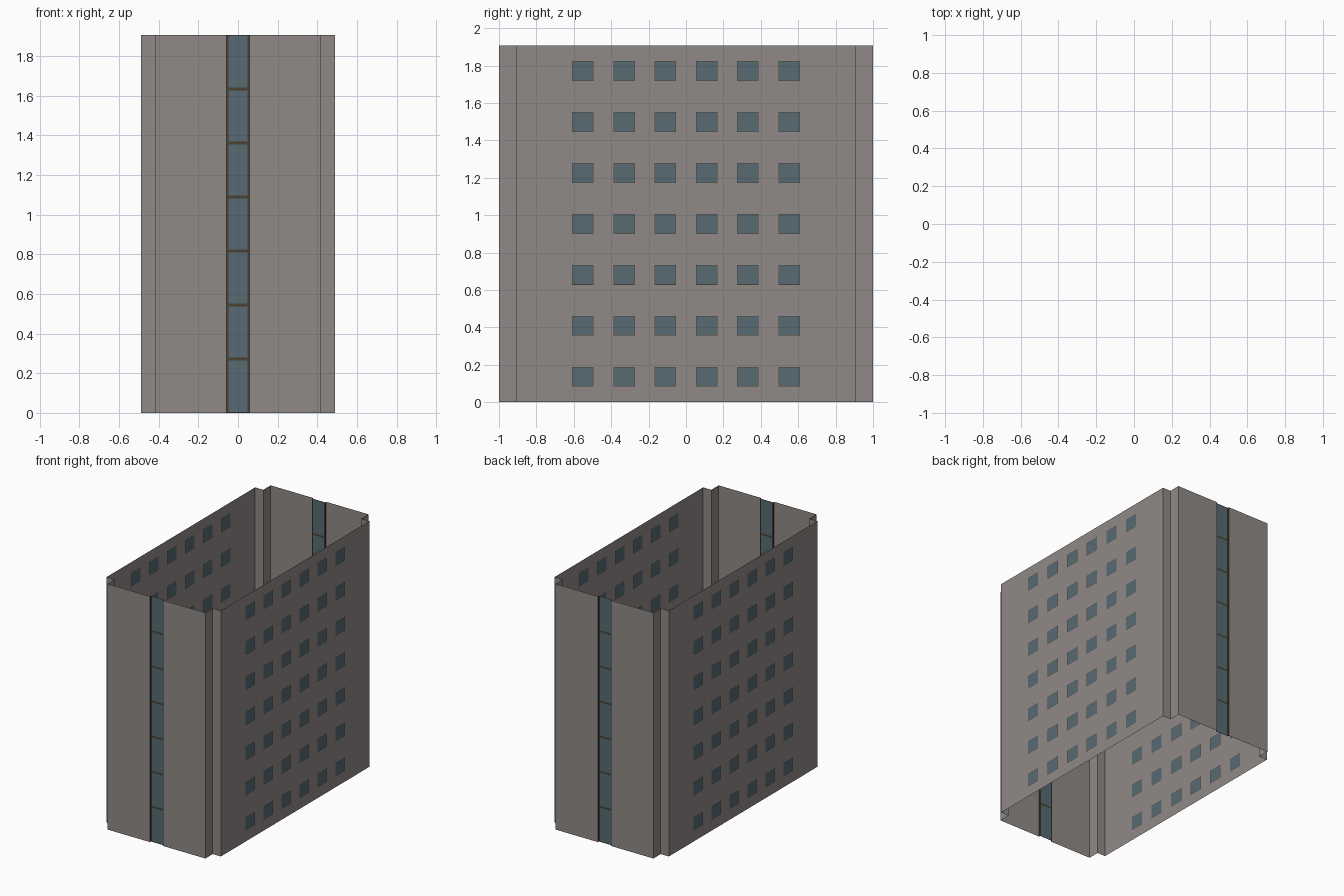
import bpy, bmesh

if "Cube" in bpy.data.objects:
    bpy.data.objects.remove(bpy.data.objects["Cube"])

FLOORS, HEIGHT = 7, 1.907
STOREY = HEIGHT / FLOORS
END_Y, SIDE_X = 1.0, 0.49          # outer faces of end and side walls
NOTCH_X, NOTCH_Y = 0.42, 0.91      # corner notches
STRIP, RECESS, BAR = 0.057, 0.012, 0.0075
WIN_W, WIN_H, RIM = 0.058, 0.053, 0.003
WIN_Y = [(i - 2.5) * 0.2205 for i in range(6)]
WALL, GLASS, FRAME = 0, 1, 2


def material(name, rgb):
    m = bpy.data.materials.new(name)
    m.diffuse_color = (*rgb, 1)
    m.use_nodes = True
    m.node_tree.nodes["Principled BSDF"].inputs["Base Color"].default_value = m.diffuse_color
    return m


MATS = [material("warm_grey_wall", (0.28, 0.255, 0.245)),
        material("blue_grey_glass", (0.095, 0.145, 0.17)),
        material("dark_brown_frame", (0.068, 0.054, 0.034))]


def sheet(name, path, levels, rule, turn):
    """Thin wall: raise a plan path through the levels; turn = -1 is the opposite side."""
    bm = bmesh.new()
    rows = [[bm.verts.new((x * turn, y * turn, z)) for x, y in path] for z in levels]
    for j in range(len(levels) - 1):
        for i in range(len(path) - 1):
            f = bm.faces.new((rows[j][i], rows[j][i + 1], rows[j + 1][i + 1], rows[j + 1][i]))
            f.material_index = rule(i, f.calc_center_median())
    me = bpy.data.meshes.new(name)
    bm.to_mesh(me)
    bm.free()
    for m in MATS:
        me.materials.append(m)
    bpy.context.collection.objects.link(bpy.data.objects.new(name, me))


def plain(i, c):
    return WALL


def strip_rule(i, c):
    # glass in the middle column, frame at the edges and at each storey line
    d = abs(c.z / STOREY - round(c.z / STOREY)) * STOREY
    return GLASS if i == 2 and d > BAR else FRAME


def window_rule(i, c):
    dy = min(abs(c.y - w) for w in WIN_Y)
    dz = abs(c.z % STOREY - STOREY / 2)
    if dy < WIN_W - RIM and dz < WIN_H - RIM:
        return GLASS
    return FRAME if dy < WIN_W and dz < WIN_H else WALL


def breaks(centres, half, low, high):
    cuts = [c + o for c in centres for o in (-half, -half + RIM, half - RIM, half)]
    return [low] + cuts + [high]


strip_levels = [0, BAR / 2]
for k in range(1, FLOORS):
    strip_levels += [k * STOREY - BAR, k * STOREY + BAR]
strip_levels += [HEIGHT - BAR / 2, HEIGHT]
storey_mid = [(k + 0.5) * STOREY for k in range(FLOORS)]
full = [0, HEIGHT]

for turn, end, side in ((1, "front", "right"), (-1, "back", "left")):
    # end wall, two halves either side of the glazed strip
    sheet(end + "_wall_a", [(-NOTCH_X, -END_Y), (-STRIP, -END_Y)], full, plain, turn)
    sheet(end + "_wall_b", [(STRIP, -END_Y), (NOTCH_X, -END_Y)], full, plain, turn)
    # recessed stairwell glazing
    yi, xi = -END_Y + RECESS, STRIP - 0.01
    sheet(end + "_window_strip", [(-STRIP, -END_Y), (-STRIP, yi), (-xi, yi), (xi, yi),
                                  (STRIP, yi), (STRIP, -END_Y)], strip_levels, strip_rule, turn)
    # notched corners at both ends of this end wall
    sheet(end + "_corner_a", [(-SIDE_X, -NOTCH_Y), (-NOTCH_X, -NOTCH_Y), (-NOTCH_X, -END_Y)],
          full, plain, turn)
    sheet(end + "_corner_b", [(NOTCH_X, -END_Y), (NOTCH_X, -NOTCH_Y), (SIDE_X, -NOTCH_Y)],
          full, plain, turn)
    # long side wall with its grid of windows
    sheet(side + "_wall", [(SIDE_X, y) for y in breaks(WIN_Y, WIN_W, -NOTCH_Y, NOTCH_Y)],
          breaks(storey_mid, WIN_H, 0, HEIGHT), window_rule, turn)
